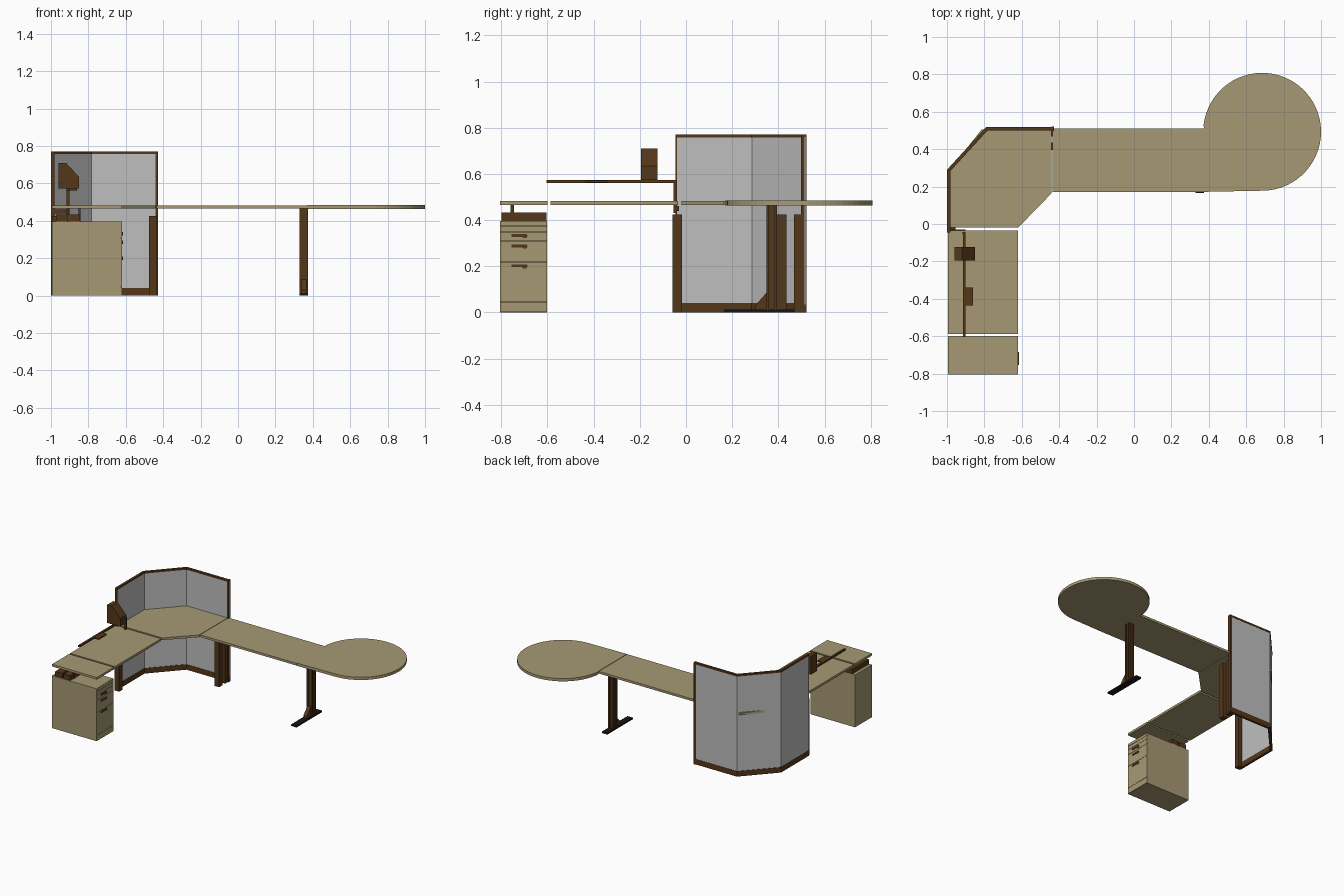
import bpy, bmesh
from math import cos, sin, radians

cube = bpy.data.objects.get("Cube")
if cube:
    bpy.data.objects.remove(cube, do_unlink=True)


def material(name, r, g, b):
    m = bpy.data.materials.new(name)
    m.use_nodes = True
    m.diffuse_color = (r, g, b, 1)
    m.node_tree.nodes["Principled BSDF"].inputs["Base Color"].default_value = (r, g, b, 1)
    return m


TAN = material("tan laminate", 0.38, 0.32, 0.175)
BROWN = material("dark brown trim", 0.09, 0.037, 0.01)
GREY = material("grey fabric", 0.52, 0.52, 0.52)
BLACK = material("black base", 0.008, 0.008, 0.008)


def prism(name, outline, low, high, mat, axis="z"):
    """Extrude a flat outline along z (x, y points), y (x, z) or x (y, z)."""
    place = {"z": lambda a, b, c: (a, b, c),
             "y": lambda a, b, c: (a, c, b),
             "x": lambda a, b, c: (c, a, b)}[axis]
    bm = bmesh.new()
    face = bm.faces.new([bm.verts.new(place(a, b, low)) for a, b in outline])
    moved = bmesh.ops.extrude_face_region(bm, geom=[face])["geom"]
    bmesh.ops.translate(bm, vec=place(0, 0, high - low),
                        verts=[v for v in moved if isinstance(v, bmesh.types.BMVert)])
    bmesh.ops.recalc_face_normals(bm, faces=bm.faces)
    mesh = bpy.data.meshes.new(name)
    bm.to_mesh(mesh)
    bm.free()
    mesh.materials.append(mat)
    ob = bpy.data.objects.new(name, mesh)
    bpy.context.collection.objects.link(ob)
    return ob


def box(name, x0, x1, y0, y1, z0, z1, mat):
    return prism(name, [(x0, y0), (x1, y0), (x1, y1), (x0, y1)], z0, z1, mat)


# Worktops
LOW, TOP = 0.466, 0.483
box("end_worktop", -0.995, -0.62, -0.805, -0.6, LOW, TOP, TAN)
box("return_worktop", -0.995, -0.62, -0.587, -0.035, LOW, TOP, TAN)
prism("corner_worktop", [(-0.985, -0.02), (-0.62, -0.02), (-0.44, 0.165), (-0.44, 0.508),
                         (-0.815, 0.505), (-0.985, 0.29)], LOW, TOP, TAN)
box("straight_worktop", -0.436, 0.373, 0.17, 0.51, LOW, TOP, TAN)

# Rounded meeting end
arc = [(0.685 + 0.315 * cos(radians(a)), 0.493 + 0.315 * sin(radians(a)))
       for a in range(-90, 177, 6)]
prism("round_worktop", [(0.375, 0.172)] + arc + [(0.375, 0.51)], 0.464, 0.485, TAN)

# Three-sided privacy screen
outer = [(-1, -0.04), (-1, 0.29), (-0.79, 0.519), (-0.43, 0.519)]
inner = [(-0.982, -0.04), (-0.982, 0.283), (-0.782, 0.501), (-0.43, 0.501)]
prism("screen_panels", [(x + 0.002, y - 0.002) for x, y in outer]
      + [(x - 0.002, y + 0.002) for x, y in reversed(inner)], 0.035, 0.76, GREY)
for name, low, high in (("screen_bottom_rail", 0, 0.04), ("screen_top_rail", 0.757, 0.77)):
    prism(name, outer + inner[::-1], low, high, BROWN)
box("screen_end_post_back", -0.44, -0.429, 0.497, 0.522, 0, 0.77, BROWN)
box("screen_end_post_front", -1, -0.982, -0.046, -0.038, 0, 0.77, BROWN)

# Legs beside the screen
for name, x, y in (("screen_leg_back", -0.455, 0.487), ("screen_leg_inner", -0.455, 0.415),
                   ("screen_leg_front", -0.975, -0.038)):
    box(name, x - 0.02, x + 0.02, y - 0.02, y + 0.02, 0, 0.425, BROWN)

# Table leg with fluted column, gusset and foot
box("table_leg_core", 0.338, 0.367, 0.355, 0.387, 0.01, LOW, BROWN)
for x in (0.33, 0.363):
    for y in (0.348, 0.383):
        box("table_leg_rib", x, x + 0.012, y, y + 0.012, 0.01, LOW, BROWN)
prism("table_leg_gusset", [(0.3, 0.01), (0.36, 0.01), (0.36, 0.085), (0.348, 0.085), (0.3, 0.03)],
      0.338, 0.367, BROWN, "x")
box("table_foot", 0.33, 0.375, 0.165, 0.47, 0, 0.012, BLACK)

# Drawer pedestal
box("pedestal_body", -0.995, -0.627, -0.805, -0.602, 0, 0.397, TAN)
seams = [0.0, 0.045, 0.217, 0.31, 0.348, 0.375, 0.397]
for low, high in zip(seams, seams[1:]):
    box("drawer_front", -0.628, -0.62, -0.805, -0.602, low + 0.001, high - 0.001, TAN)
for z in (0.2, 0.286, 0.331):
    prism("drawer_handle", [(-0.755, z + 0.008), (-0.69, z + 0.008), (-0.685, z), (-0.692, z - 0.009),
                            (-0.705, z - 0.009), (-0.71, z - 0.004), (-0.755, z - 0.004)],
          -0.622, -0.615, BROWN, "x")

# Support brackets between pedestal and worktop
box("support_bracket_outer", -0.972, -0.912, -0.8, -0.604, 0.397, 0.433, BROWN)
box("support_bracket_inner", -0.9, -0.846, -0.8, -0.604, 0.397, 0.433, BROWN)
for x in (-0.918, -0.853):
    box("support_post", x, x + 0.012, -0.76, -0.745, 0.397, LOW, BROWN)

# Accessory rail with arm, tray and holder
box("accessory_rail", -0.915, -0.9, -0.605, -0.042, 0.56, 0.573, BROWN)
box("rail_upright", -0.917, -0.9, -0.055, -0.042, 0.43, 0.573, BROWN)
box("rail_arm", -0.995, -0.9, -0.045, -0.03, 0.44, 0.46, BROWN)
box("rail_tray", -0.9, -0.862, -0.435, -0.34, 0.562, 0.572, BROWN)
prism("paper_holder", [(-0.96, 0.573), (-0.85, 0.573), (-0.85, 0.635), (-0.92, 0.71), (-0.96, 0.71)],
      -0.195, -0.123, BROWN, "y")
